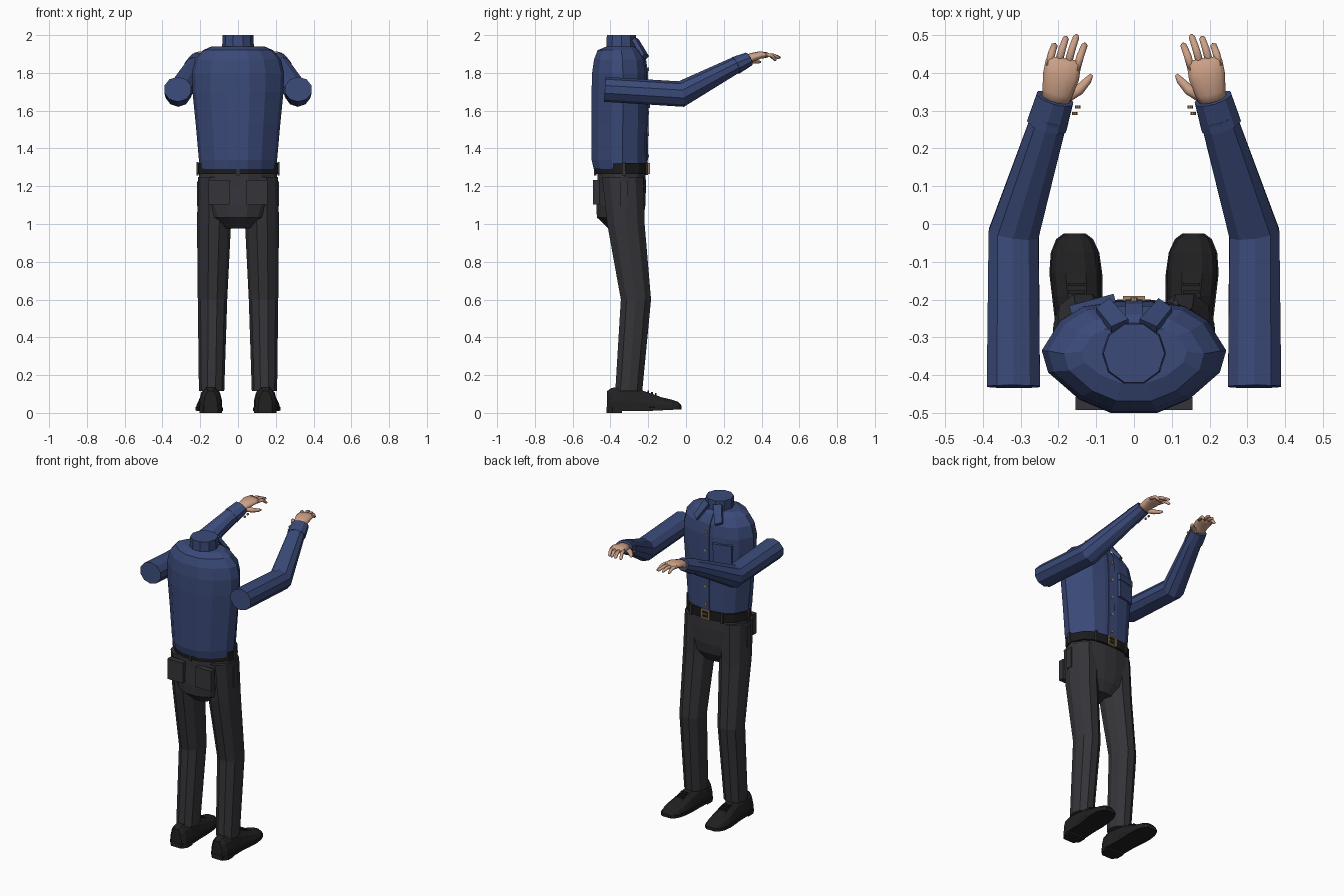
import bpy, bmesh, math
from mathutils import Vector, Matrix

if "Cube" in bpy.data.objects:
    bpy.data.objects.remove(bpy.data.objects["Cube"])


def material(name, rgb):
    m = bpy.data.materials.new(name)
    m.diffuse_color = (*rgb, 1)
    m.use_nodes = True
    m.node_tree.nodes["Principled BSDF"].inputs["Base Color"].default_value = m.diffuse_color
    return m


BLUE = material("shirt_blue", (0.043, 0.068, 0.19))
GREY = material("trouser_charcoal", (0.035, 0.035, 0.041))
BLACK = material("shoe_black", (0.015, 0.015, 0.015))
BELT = material("belt_black", (0.011, 0.011, 0.011))
SKIN = material("skin", (0.60, 0.35, 0.24))
BRASS = material("brass", (0.36, 0.23, 0.12))


def finish(name, bm, mat, smooth=False):
    bmesh.ops.recalc_face_normals(bm, faces=bm.faces)
    mesh = bpy.data.meshes.new(name)
    bm.to_mesh(mesh)
    bm.free()
    mesh.materials.append(mat)
    for p in mesh.polygons:
        p.use_smooth = smooth
    ob = bpy.data.objects.new(name, mesh)
    bpy.context.collection.objects.link(ob)
    return ob


def loft(name, rings, mat, smooth=False):
    """Skin a list of equal point rings and cap both ends."""
    bm = bmesh.new()
    rows = [[bm.verts.new(p) for p in r] for r in rings]
    n = len(rows[0])
    for a, b in zip(rows, rows[1:]):
        for i in range(n):
            bm.faces.new((a[i], a[(i + 1) % n], b[(i + 1) % n], b[i]))
    bm.faces.new(rows[0][::-1])
    bm.faces.new(rows[-1])
    return finish(name, bm, mat, smooth)


def tube(name, path, radii, mat, n=10, smooth=False):
    """Tube along path; radii are (sideways, upward) pairs."""
    pts = [Vector(p) for p in path]
    rings = []
    for i, p in enumerate(pts):
        d = Vector()
        if i:
            d += (p - pts[i - 1]).normalized()
        if i < len(pts) - 1:
            d += (pts[i + 1] - p).normalized()
        side = d.normalized().cross(Vector((0, 0, 1))).normalized()
        up = side.cross(d.normalized())
        rx, rz = radii[i]
        rings.append([p + side * rx * math.cos(t) + up * rz * math.sin(t)
                      for t in (2 * math.pi * (k + 0.5) / n for k in range(n))])
    return loft(name, rings, mat, smooth)


def box(name, center, size, mat, turn=0):
    bm = bmesh.new()
    bmesh.ops.create_cube(bm, size=1, matrix=Matrix.Translation(center)
                          @ Matrix.Rotation(turn, 4, 'Z') @ Matrix.Diagonal((*size, 1)))
    return finish(name, bm, mat)


def disc(name, center, r, depth, mat, n=8):
    bm = bmesh.new()
    bmesh.ops.create_cone(bm, cap_ends=True, segments=n, radius1=r, radius2=r, depth=depth,
                          matrix=Matrix.Translation(center) @ Matrix.Rotation(math.pi / 2, 4, 'X'))
    return finish(name, bm, mat)


# Body cross-section, from back centre to front centre
HALF = [(.25, 0), (.6, .12), (.93, .36), (1, .56), (.8, .83), (.55, .96), (.2, 1)]


def body_ring(z, w, back, front):
    right = [(x * w, back + t * (front - back), z) for x, t in HALF]
    return right + [(-x, y, z) for x, y, z in reversed(right)]


def body(name, rows, mat):
    return loft(name, [body_ring(*r) for r in rows], mat)


# Shirt torso and collar stand
body("shirt_torso", [(1.29, .204, -.488, -.21), (1.34, .207, -.5, -.207), (1.53, .224, -.5, -.205),
                     (1.70, .241, -.5, -.205), (1.80, .244, -.497, -.207), (1.87, .228, -.487, -.217),
                     (1.92, .185, -.468, -.245), (1.94, .14, -.42, -.272)], BLUE)
loft("collar_stand", [[(r * math.cos(k * math.pi / 5), -.342 + r * math.sin(k * math.pi / 5), z)
                       for k in range(10)] for z, r in ((1.92, .085), (2.0, .081))], BLUE)

# Button placket follows the chest
loft("shirt_placket", [[(-.022, y - .02, z), (.022, y - .02, z), (.022, y, z), (-.022, y, z)]
                       for z, y in ((1.31, -.203), (1.53, -.199), (1.80, -.201),
                                    (1.87, -.211), (1.92, -.239), (1.94, -.262))], BLUE)
for i, z in enumerate((1.36, 1.475, 1.59, 1.705, 1.82)):
    disc(f"shirt_button_{i + 1}", (0, -.2, z), .009, .01, BRASS)

# Chest pocket
box("chest_pocket", (-.11, -.215, 1.68), (.115, .022, .13), BLUE, math.radians(15))
box("chest_pocket_flap", (-.11, -.211, 1.745), (.122, .022, .04), BLUE, math.radians(15))

# Trouser seat, belt and buckle
body("trouser_seat", [(.975, .085, -.41, -.26), (1.035, .175, -.472, -.225), (1.10, .207, -.474, -.215),
                      (1.2, .211, -.468, -.212), (1.30, .203, -.468, -.215)], GREY)
body("belt", [(1.266, .215, -.48, -.2), (1.322, .213, -.482, -.2)], BELT)
for s in (-1, 1):
    box("buckle_side", (s * .025, -.196, 1.294), (.008, .012, .058), BRASS)
    box("buckle_bar", (0, -.196, 1.294 + s * .025), (.05, .012, .008), BRASS)
box("buckle_prong", (.005, -.196, 1.294), (.03, .01, .006), BRASS)
box("belt_loop_back", (0, -.481, 1.292), (.014, .012, .07), GREY)


def shoe_ring(y, xc, w, top):
    shape = [(-1, .02), (-1, .35), (-.82, .72), (-.4, 1), (.4, 1), (.82, .72), (1, .35), (1, .02)]
    return [(xc + w * x, y, .02 + (top - .02) * t) for x, t in shape]


for s, side in ((-1, "left"), (1, "right")):
    # Collar flap
    flap = [(.015, -.255, 1.975), (.06, -.275, 1.985), (.1, -.225, 1.895), (.065, -.2, 1.885)]
    loft(f"collar_flap_{side}", [[(s * x, y + o, z + o) for x, y, z in flap] for o in (-.012, .004)], BLUE)

    # Sleeve and cuff
    tube(f"sleeve_{side}", [(s * .319, -.43, 1.713), (s * .318, -.025, 1.688), (s * .222, .285, 1.853)],
         [(.074, .066), (.07, .069), (.05, .043)], BLUE, 10)
    tube(f"cuff_{side}", [(s * .23, .262, 1.839), (s * .209, .332, 1.873)],
         [(.056, .048), (.052, .038)], BLUE, 10)
    for k in range(2):
        disc(f"cuff_button_{side}", (s * (.157 - .008 * k), .292 + .018 * k, 1.84 + .012 * k), .007, .008, BRASS)

    # Hand: palm, fingers and thumb
    tube(f"palm_{side}", [(s * .211, .32, 1.868), (s * .202, .35, 1.882), (s * .193, .39, 1.894),
                          (s * .187, .425, 1.895), (s * .185, .437, 1.893)],
         [(.036, .024), (.042, .024), (.05, .02), (.049, .016), (.042, .009)], SKIN, 12, True)
    fingers = [(.149, .417, .125, .477, 1.866), (.173, .425, .147, .5, 1.878),
               (.197, .43, .175, .495, 1.876), (.222, .428, .205, .476, 1.866)]
    for k, (x0, y0, x1, y1, z1) in enumerate(fingers):
        # middle joint is raised so that the finger curls down
        x0, x1 = x0 + .004, x1 + .004
        tip = .92
        tube(f"finger_{side}_{k + 1}",
             [(s * x0, y0 - .01, 1.894), (s * (x0 + x1) / 2, (y0 + y1) / 2, 1.893),
              (s * (x0 + (x1 - x0) * tip), y0 + (y1 - y0) * tip, z1 + .004), (s * x1, y1, z1)],
             [(.0115, .011), (.0105, .01), (.009, .008), (.004, .004)], SKIN, 8, True)
    tube(f"thumb_{side}", [(s * .178, .335, 1.868), (s * .145, .355, 1.862), (s * .122, .38, 1.858),
                           (s * .112, .395, 1.858)],
         [(.016, .016), (.015, .014), (.011, .01), (.005, .005)], SKIN, 8, True)

    # Trouser leg
    loft(f"trouser_leg_{side}",
         [[(s * (xc + w * math.cos(t)), yc + d * math.sin(t), z)
           for t in (k * math.pi / 5 for k in range(10))]
          for z, xc, w, yc, d in ((.115, .14, .067, -.303, .075), (.60, .135, .078, -.265, .084),
                                  (1.0, .127, .09, -.318, .104), (1.25, .122, .09, -.335, .115))], GREY)

    # Rear pocket, side pocket trim and belt loops
    box(f"rear_pocket_{side}", (s * .1, -.475, 1.168), (.11, .035, .13), GREY)
    box(f"side_pocket_{side}", (s * .213, -.33, 1.16), (.008, .04, .13), GREY)
    box(f"belt_loop_side_{side}", (s * .214, -.33, 1.293), (.012, .018, .07), GREY)
    box(f"belt_loop_front_{side}", (s * .11, -.208, 1.293), (.014, .014, .066), GREY)

    # Shoe: upper, sole, heel and laces
    stations = [(-.418, .145, .036, .115), (-.395, .145, .055, .132), (-.34, .145, .061, .14),
                (-.25, .147, .059, .125), (-.19, .15, .063, .105), (-.13, .154, .066, .083),
                (-.075, .156, .06, .07), (-.04, .157, .045, .058), (-.025, .157, .025, .04)]
    loft(f"shoe_upper_{side}", [shoe_ring(y, s * x, w, t) for y, x, w, t in stations], BLACK)
    outline = [(s * x + w + .004, y) for y, x, w, t in stations]
    outline += [(s * x - w - .004, y) for y, x, w, t in reversed(stations)]
    loft(f"shoe_sole_{side}", [[(x, y, z + max(0, y + .2) * .05) for x, y in outline]
                               for z in (.01, .028)], BLACK)
    heel = [(-.06, -.34), (-.06, -.39), (-.036, -.42), (.036, -.42), (.06, -.39), (.06, -.34)]
    loft(f"shoe_heel_{side}", [[(s * .145 + x, y, z) for x, y in heel] for z in (0, .03)], BLACK)
    for k in range(3):
        box(f"shoe_lace_{side}_{k + 1}", (s * .152, -.2 + .02 * k, .112 - .007 * k), (.045, .008, .012), BLACK)
